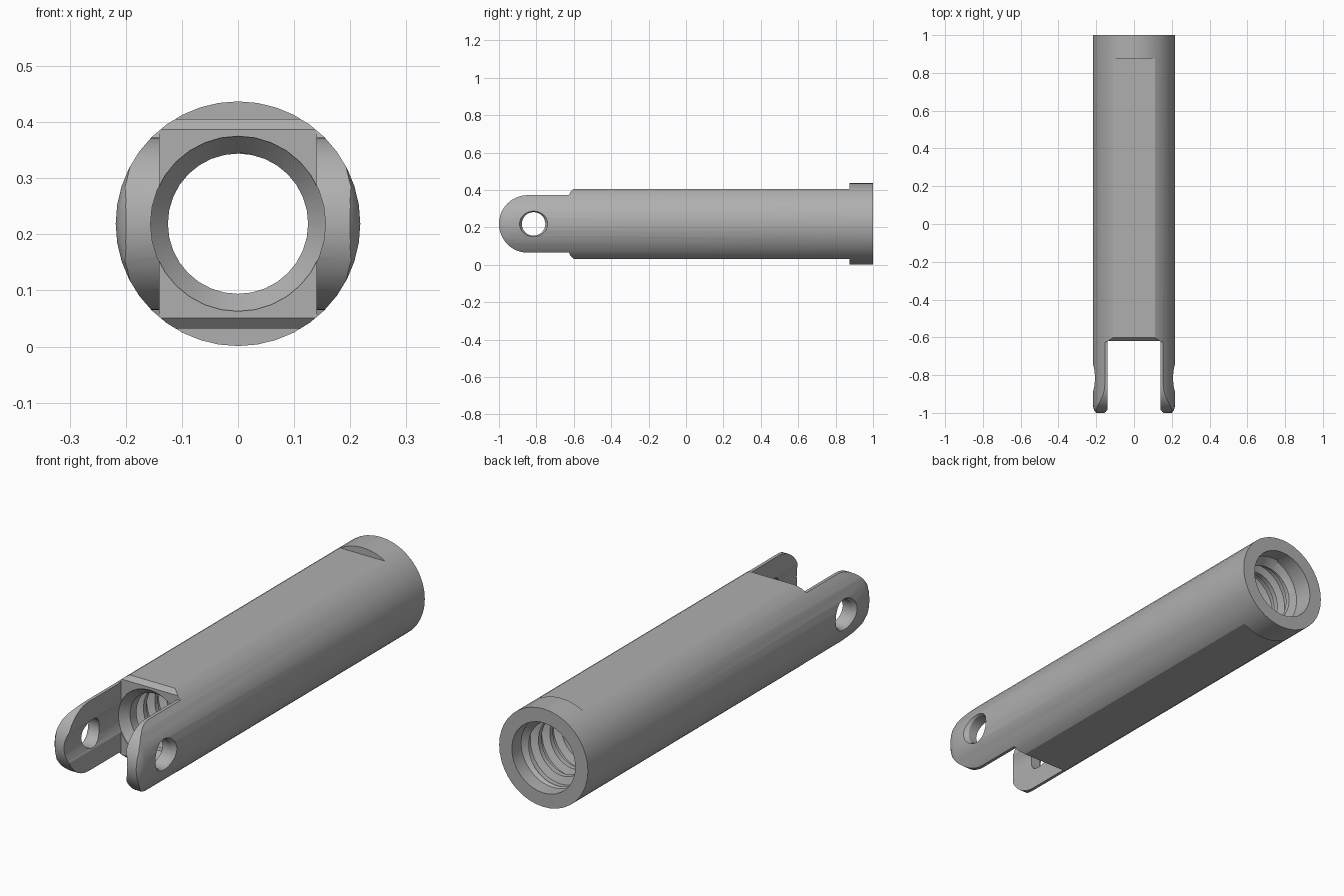
import bpy, bmesh, math
from math import sin, cos, pi
from mathutils import Matrix

cube = bpy.data.objects.get("Cube")
if cube:
    bpy.data.objects.remove(cube, do_unlink=True)

R, CZ = 0.218, 0.219              # outer radius and axis height
BORE, CREST, PITCH = 0.156, 0.125, 0.08

grey = bpy.data.materials.new("plain_grey")
grey.use_nodes = True
grey.diffuse_color = (0.43, 0.43, 0.43, 1)
grey.node_tree.nodes["Principled BSDF"].inputs["Base Color"].default_value = (0.43, 0.43, 0.43, 1)


def finish(name, bm):
    bmesh.ops.recalc_face_normals(bm, faces=bm.faces)
    me = bpy.data.meshes.new(name)
    bm.to_mesh(me)
    bm.free()
    ob = bpy.data.objects.new(name, me)
    bpy.context.collection.objects.link(ob)
    me.materials.append(grey)
    return ob


def lathe(name, profile, sides):
    """Solid turned about the long axis from (y, radius) pairs."""
    bm = bmesh.new()
    rings = [[bm.verts.new((r * sin(2 * pi * i / sides), y, CZ + r * cos(2 * pi * i / sides)))
              for i in range(sides)] for y, r in profile]
    for a, b in zip(rings, rings[1:]):
        for i in range(sides):
            j = (i + 1) % sides
            bm.faces.new((a[i], a[j], b[j], b[i]))
    bm.faces.new(rings[0])
    bm.faces.new(rings[-1])
    return finish(name, bm)


def extrude_x(name, outline, half):
    """Side outline of (y, z offset) extruded across the width."""
    bm = bmesh.new()
    a, b = [[bm.verts.new((x, y, CZ + z)) for y, z in outline] for x in (-half, half)]
    n = len(outline)
    for i in range(n):
        j = (i + 1) % n
        bm.faces.new((a[i], a[j], b[j], b[i]))
    bm.faces.new(a)
    bm.faces.new(b)
    return finish(name, bm)


def threaded_rod(name, start, turns, sides=32):
    """Rod with a helical trapezoid thread."""
    steps = [(0.0, BORE), (0.4, BORE), (0.56, CREST), (0.84, CREST)]
    m = len(steps)
    bm = bmesh.new()
    cols = []
    for i in range(sides):
        t = i / sides
        cols.append([bm.verts.new((r * sin(2 * pi * t), start + PITCH * (k + f + t),
                                   CZ + r * cos(2 * pi * t)))
                     for k in range(turns) for f, r in steps])
    rows = m * turns
    for i in range(sides):
        last = i == sides - 1
        nxt, shift = cols[(i + 1) % sides], m if last else 0
        for j in range(rows - 1 - shift):
            bm.faces.new((cols[i][j], nxt[j + shift], nxt[j + 1 + shift], cols[i][j + 1]))
    # close each end with a fan to the axis
    ends = [e for e in bm.edges if e.is_boundary]
    mid = start + PITCH * turns / 2
    for side in (-1, 1):
        y = start + PITCH * (0.5 if side < 0 else turns + 0.3)
        hub = bm.verts.new((0, y, CZ))
        for e in ends:
            if (sum(v.co.y for v in e.verts) / 2 - mid) * side > 0:
                bm.faces.new((e.verts[0], e.verts[1], hub))
    return finish(name, bm)


def apply_boolean(ob, tool, operation="DIFFERENCE"):
    mod = ob.modifiers.new("cut", "BOOLEAN")
    mod.operation, mod.object, mod.solver = operation, tool, "EXACT"
    bpy.context.view_layer.objects.active = ob
    bpy.ops.object.modifier_apply(modifier=mod.name)
    bpy.data.objects.remove(tool, do_unlink=True)


# Turned outer body with a softened front tip
body = lathe("threaded_fork_tube", [(-1, 0.2), (-0.985, 0.212), (-0.96, R), (1, R)], 40)

# Side envelope: rounded fork tips, chamfered shoulder, flats, full round collar
EAR, FLAT = 0.154, 0.187
upper = [(-1 + EAR - EAR * cos(a * pi / 24), EAR * sin(a * pi / 24)) for a in range(1, 13)]
upper += [(-0.625, EAR), (-0.62, 0.168), (-0.602, FLAT), (0.875, FLAT), (0.875, 0.3), (1.1, 0.3)]
outline = [(-1, 0)] + upper + [(y, -z) for y, z in reversed(upper)]
apply_boolean(body, extrude_x("envelope", outline, 0.4), "INTERSECT")

# Fork slot
apply_boolean(body, extrude_x("slot", [(-1.2, -0.4), (-0.62, -0.4), (-0.62, 0.4), (-1.2, 0.4)], 0.14))

# Front bore with lead-in cone, then back counterbore, then the thread between them
apply_boolean(body, lathe("front_bore", [(-1.2, BORE), (-0.617, BORE), (-0.58, CREST),
                                         (0.9, CREST), (0.935, BORE), (1.2, BORE)], 32))
apply_boolean(body, threaded_rod("thread", -0.63 + PITCH * 0.5, 19))

# Cross pin hole, countersunk from both sides
bm = bmesh.new()
sides = 32
rings = [[bm.verts.new((x, -0.815 + r * cos(2 * pi * i / sides), CZ + r * sin(2 * pi * i / sides)))
          for i in range(sides)]
         for x, r in ((-0.23, 0.083), (-0.198, 0.063), (0.198, 0.063), (0.23, 0.083))]
for a, b in zip(rings, rings[1:]):
    for i in range(sides):
        j = (i + 1) % sides
        bm.faces.new((a[i], a[j], b[j], b[i]))
bm.faces.new(rings[0])
bm.faces.new(rings[-1])
apply_boolean(body, finish("pin_hole", bm))

# Smooth shading with sharp machined edges
bpy.ops.object.select_all(action="DESELECT")
body.select_set(True)
bpy.context.view_layer.objects.active = body
bpy.ops.object.shade_smooth_by_angle(angle=math.radians(28))
